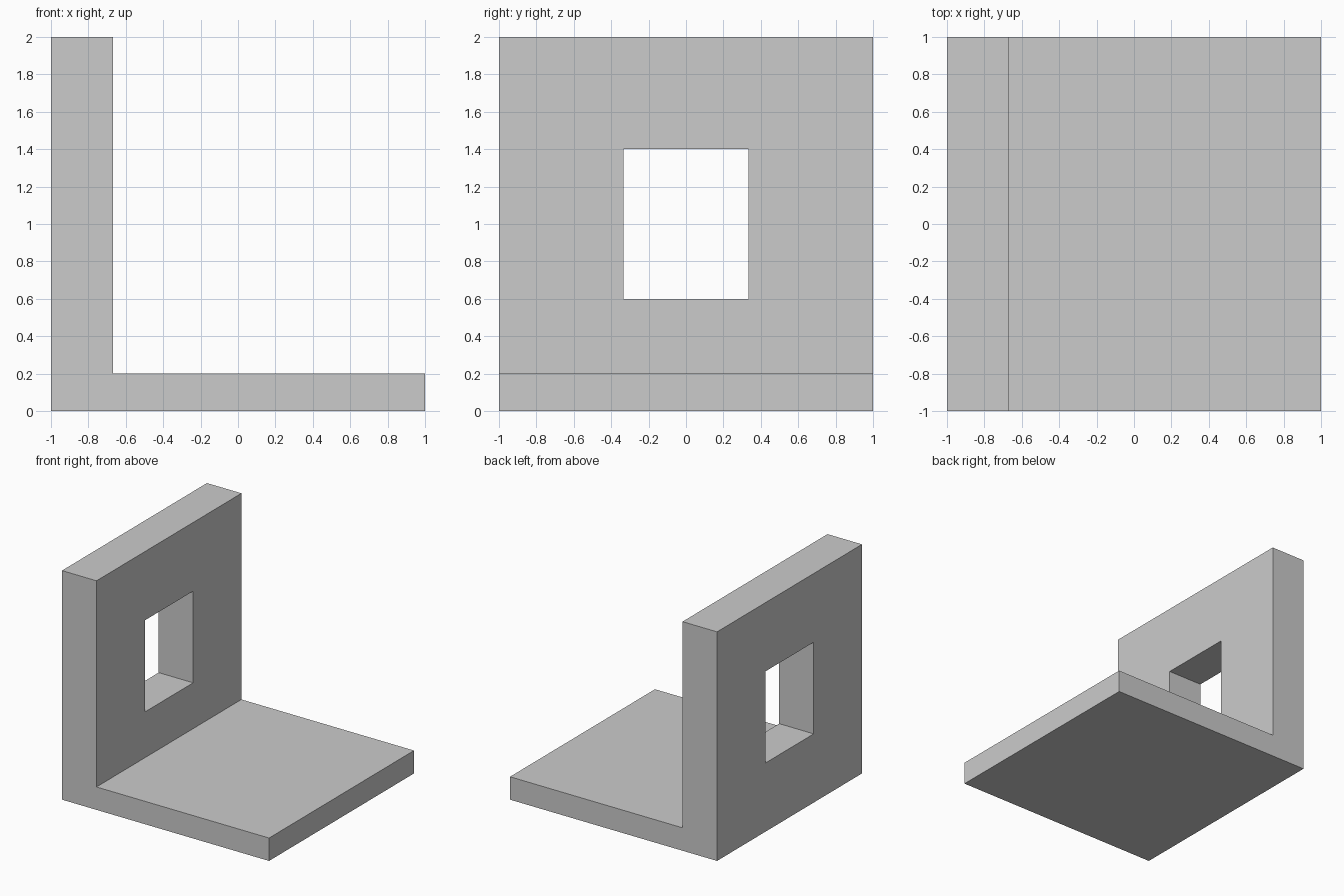
import bpy
import bmesh
from mathutils import Vector

if "Cube" in bpy.data.objects:
    bpy.data.objects.remove(bpy.data.objects["Cube"])

WALL_X = -2 / 3      # inner face of the wall
BASE_Z = 0.2         # top of the base
WINDOW_Y = 1 / 3     # half width of the window


def extrude_profile(name, points, direction):
    """Make a solid by sweeping a flat outline along a direction."""
    bm = bmesh.new()
    face = bm.faces.new([bm.verts.new(p) for p in points])
    swept = bmesh.ops.extrude_face_region(bm, geom=[face], use_keep_orig=True)
    verts = [g for g in swept["geom"] if isinstance(g, bmesh.types.BMVert)]
    bmesh.ops.translate(bm, verts=verts, vec=Vector(direction))
    bmesh.ops.recalc_face_normals(bm, faces=bm.faces)
    mesh = bpy.data.meshes.new(name)
    bm.to_mesh(mesh)
    bm.free()
    obj = bpy.data.objects.new(name, mesh)
    bpy.context.collection.objects.link(obj)
    return obj


# L-shaped bracket: base and upright wall in one profile
outline = [(-1, 0), (1, 0), (1, BASE_Z), (WALL_X, BASE_Z), (WALL_X, 2), (-1, 2)]
bracket = extrude_profile("angle_bracket", [(x, -1, z) for x, z in outline], (0, 2, 0))

# Window cutter through the wall
window = [(-WINDOW_Y, 0.6), (WINDOW_Y, 0.6), (WINDOW_Y, 1.4), (-WINDOW_Y, 1.4)]
cutter = extrude_profile("window_cutter", [(-1.2, y, z) for y, z in window], (0.8, 0, 0))
cutter.hide_render = True

# Cut the window, then drop the cutter
cut = bracket.modifiers.new("window", "BOOLEAN")
cut.operation = "DIFFERENCE"
cut.solver = "EXACT"
cut.object = cutter
bpy.context.view_layer.objects.active = bracket
bpy.ops.object.modifier_apply(modifier=cut.name)
bpy.data.objects.remove(cutter)
